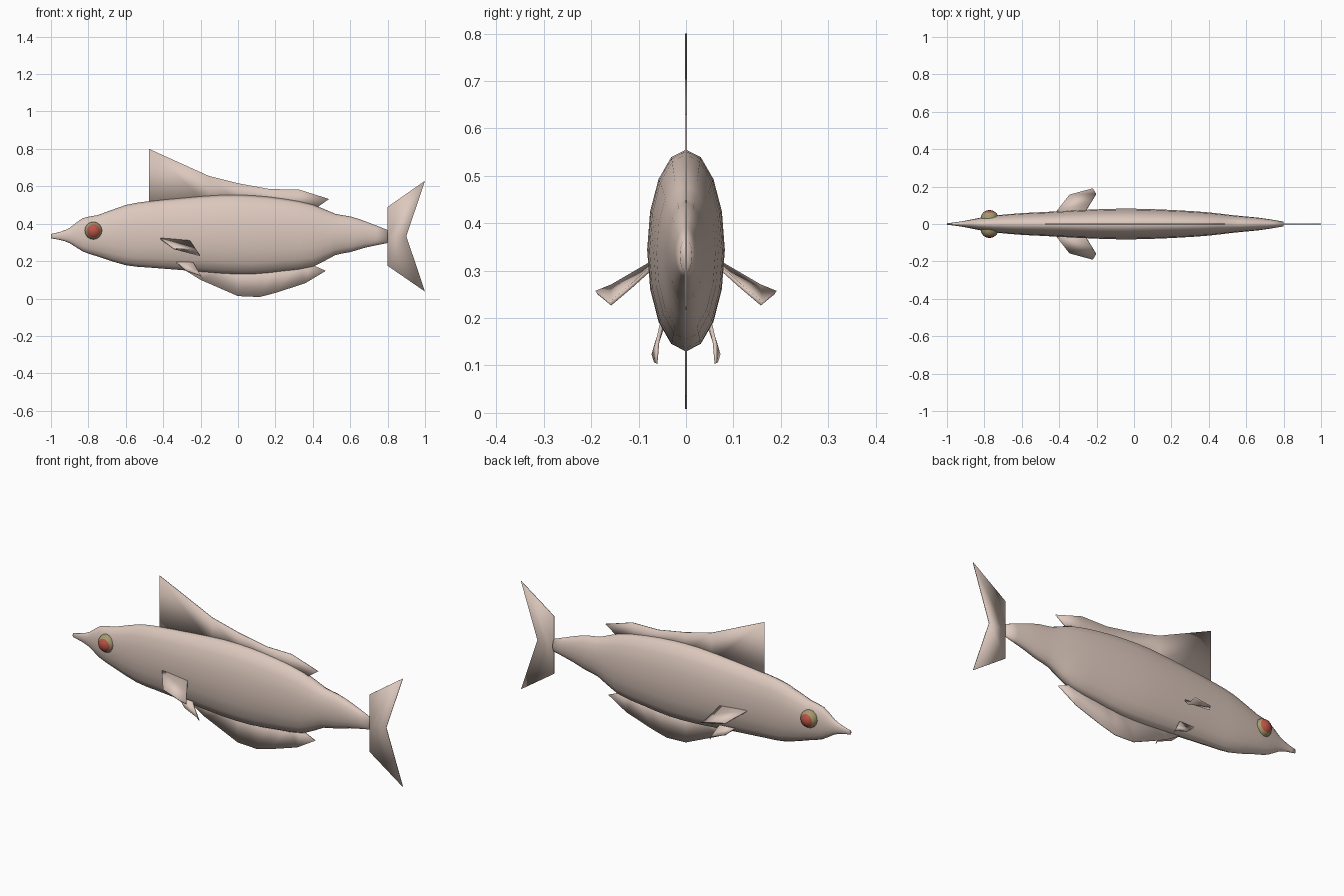
import bpy, bmesh, math
from mathutils import Vector, Matrix

if "Cube" in bpy.data.objects:
    bpy.data.objects.remove(bpy.data.objects["Cube"])


def material(name, rgb):
    m = bpy.data.materials.new(name)
    m.diffuse_color = (*rgb, 1)
    m.use_nodes = True
    m.node_tree.nodes["Principled BSDF"].inputs["Base Color"].default_value = m.diffuse_color
    return m


SKIN = material("pale pink skin", (0.72, 0.58, 0.51))
OLIVE = material("olive eye", (0.37, 0.32, 0.16))
RED = material("red pupil", (0.50, 0.09, 0.06))


def finish(name, bm, mats):
    bmesh.ops.recalc_face_normals(bm, faces=bm.faces)
    for f in bm.faces:
        f.smooth = True
    me = bpy.data.meshes.new(name)
    bm.to_mesh(me)
    bm.free()
    for m in mats:
        me.materials.append(m)
    ob = bpy.data.objects.new(name, me)
    bpy.context.collection.objects.link(ob)
    return ob


def spline(p0, p1, p2, p3, t):
    """Point between p1 and p2 with tangents scaled to the station spacing."""
    h = p2.x - p1.x
    m1 = (p2 - p0) * (h / (p2.x - p0.x))
    m2 = (p3 - p1) * (h / (p3.x - p1.x))
    return ((2*t**3 - 3*t*t + 1) * p1 + (t**3 - 2*t*t + t) * m1
            + (3*t*t - 2*t**3) * p2 + (t**3 - t*t) * m2)


# Body stations: x, top z, bottom z, half width
stations = [Vector(s) for s in (
    (-1.0, .345, .322, .004), (-.95, .357, .313, .010), (-.90, .378, .296, .018),
    (-.83, .430, .252, .032), (-.75, .446, .225, .045), (-.60, .500, .178, .058),
    (-.48, .520, .166, .064), (-.30, .538, .152, .074), (-.08, .555, .133, .082),
    (.08, .552, .130, .080), (.24, .535, .146, .073), (.40, .503, .170, .062),
    (.52, .453, .232, .048), (.60, .439, .248, .040), (.68, .413, .272, .032),
    (.80, .366, .297, .013))]


def build_body():
    bm = bmesh.new()
    pts = []
    for i in range(len(stations) - 1):
        a = stations[max(i - 1, 0)]
        d = stations[min(i + 2, len(stations) - 1)]
        pts += [spline(a, stations[i], stations[i + 1], d, t) for t in (0, .5)]
    pts.append(stations[-1])
    rings = []
    for x, top, low, w in pts:
        ring = []
        for k in range(16):
            a = math.tau * k / 16
            ring.append(bm.verts.new((x, w * math.sin(a),
                                      (top + low) / 2 + (top - low) / 2 * math.cos(a))))
        rings.append(ring)
    for r, s in zip(rings, rings[1:]):
        for k in range(16):
            n = (k + 1) % 16
            bm.faces.new((r[k], r[n], s[n], s[k]))
    bm.faces.new(rings[0])
    bm.faces.new(rings[-1])
    return finish("body", bm, [SKIN])


def strip_fin(name, edge_a, edge_b, normal=(0, 1, 0), thick=.004):
    """Thin fin made of quads spanning two matching chains of points."""
    bm = bmesh.new()
    off = Vector(normal).normalized() * thick / 2
    sides = []
    for s in (-1, 1):
        sides.append([[bm.verts.new(Vector(p) + s * off) for p in e]
                      for e in (edge_a, edge_b)])
    for a, b in sides:
        for i in range(len(a) - 1):
            bm.faces.new((a[i], a[i + 1], b[i + 1], b[i]))
    # rim
    loops = [a + b[::-1] for a, b in sides]
    n = len(loops[0])
    for i in range(n):
        j = (i + 1) % n
        bm.faces.new((loops[0][i], loops[0][j], loops[1][j], loops[1][i]))
    return finish(name, bm, [SKIN])


def flat(points):
    return [(x, 0, z) for x, z in points]


build_body()

# Middle fins
strip_fin("dorsal_fin",
          flat([(-.476, .80), (-.155, .655), (.005, .615), (.17, .585), (.325, .583), (.487, .532)]),
          flat([(-.476, .49), (-.155, .50), (.005, .51), (.17, .50), (.325, .48), (.42, .485)]))
strip_fin("anal_fin",
          flat([(-.29, .155), (-.20, .10), (0, .013), (.115, .008), (.20, .030), (.36, .082), (.47, .148)]),
          flat([(-.28, .18), (-.18, .19), (0, .19), (.115, .19), (.20, .19), (.32, .20), (.385, .185)]))
strip_fin("tail_fin",
          flat([(1.0, .63), (.90, .333), (1.0, .037)]),
          flat([(.80, .49), (.80, .333), (.80, .175)]))

# Paired fins and eyes
for side, s in (("left", 1), ("right", -1)):
    def mirror(points):
        return [(x, s * y, z) for x, y, z in points]

    strip_fin(side + "_pectoral_fin",
              mirror([(-.415, .066, .320), (-.345, .155, .268), (-.22, .189, .254)]),
              mirror([(-.26, .066, .312), (-.23, .115, .268), (-.203, .160, .230)]),
              (0, s * .5, .85), .008)
    strip_fin(side + "_pelvic_fin",
              mirror([(-.33, .045, .195), (-.28, .061, .150), (-.20, .069, .122)]),
              mirror([(-.24, .050, .192), (-.215, .060, .150), (-.19, .064, .105)]),
              (0, s * .9, .4), .008)

    bm = bmesh.new()
    bmesh.ops.create_uvsphere(bm, u_segments=16, v_segments=8, radius=.049)
    # outward-facing cap is the pupil
    for f in bm.faces:
        f.material_index = 1 if abs(f.calc_center_median().z) > .034 else 0
    bmesh.ops.transform(bm, verts=bm.verts, matrix=Matrix.Translation((-.772, s * .026, .362))
                        @ Matrix.Rotation(math.pi / 2, 4, 'X'))
    finish(side + "_eye", bm, [OLIVE, RED])
